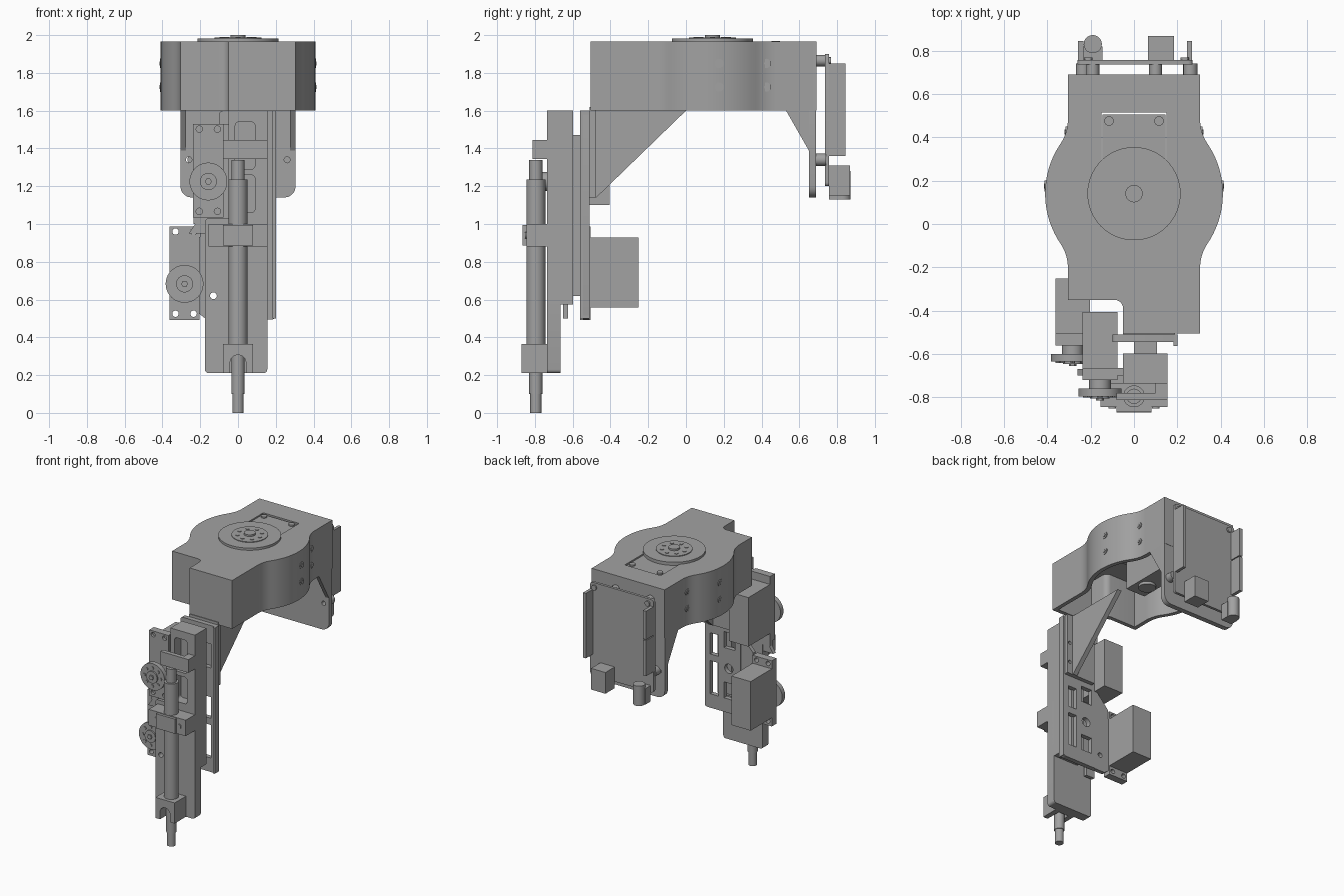
import bpy, bmesh, math
from mathutils import Vector

if "Cube" in bpy.data.objects:
    bpy.data.objects.remove(bpy.data.objects["Cube"])

grey = bpy.data.materials.new("mid_grey")
grey.use_nodes = True
grey.diffuse_color = (0.36, 0.36, 0.36, 1)
grey.node_tree.nodes["Principled BSDF"].inputs["Base Color"].default_value = (0.36, 0.36, 0.36, 1)
parts = []


def prism(name, pts, axis, a, b):
    """Extrude a 2D outline along an axis; outline is in the other two axes in order."""
    def place(p, d):
        c = list(p)
        c.insert("xyz".index(axis), d)
        return Vector(c)
    bm = bmesh.new()
    low = [bm.verts.new(place(p, a)) for p in pts]
    high = [bm.verts.new(place(p, b)) for p in pts]
    bm.faces.new(low)
    bm.faces.new(high)
    for i in range(len(pts)):
        j = (i + 1) % len(pts)
        bm.faces.new((low[i], low[j], high[j], high[i]))
    bmesh.ops.recalc_face_normals(bm, faces=bm.faces)
    me = bpy.data.meshes.new(name)
    bm.to_mesh(me)
    bm.free()
    ob = bpy.data.objects.new(name, me)
    bpy.context.collection.objects.link(ob)
    me.materials.append(grey)
    parts.append(ob)
    return ob


def box(name, x0, x1, y0, y1, z0, z1):
    return prism(name, [(x0, z0), (x1, z0), (x1, z1), (x0, z1)], "y", y0, y1)


def arc(cx, cy, r, a0, a1, n=12):
    angles = [math.radians(a0 + (a1 - a0) * i / n) for i in range(n + 1)]
    return [(cx + r * math.cos(t), cy + r * math.sin(t)) for t in angles]


def cyl(name, u, v, r, axis, a, b, n=32):
    return prism(name, arc(u, v, r, 0, 360, n)[:-1], axis, a, b)


def rounded(x0, x1, z0, z1, r):
    return (arc(x0 + r, z0 + r, r, 180, 270, 5) + arc(x1 - r, z0 + r, r, 270, 360, 5)
            + arc(x1 - r, z1 - r, r, 0, 90, 5) + arc(x0 + r, z1 - r, r, 90, 180, 5))


def cut(ob, cutters):
    """Subtract the cutters, bake the result and drop the cutters."""
    for c in cutters:
        c.hide_render = True
        m = ob.modifiers.new("cut", "BOOLEAN")
        m.operation, m.solver, m.object = "DIFFERENCE", "EXACT", c
    dg = bpy.context.evaluated_depsgraph_get()
    me = bpy.data.meshes.new_from_object(ob.evaluated_get(dg))
    ob.modifiers.clear()
    ob.data = me
    for c in cutters:
        parts.remove(c)
        bpy.data.objects.remove(c)


def holes(ob, spots, r, axis, a, b):
    cut(ob, [cyl("hole_cutter", u, v, r, axis, a, b, 16) for u, v in spots])


# Hollow housing with a round bulge blended into the straight sides
def outline(t):
    w, r, f = 0.305 - t, 0.41 - t, 0.2 + t
    side = (arc(0.505, -0.202, f, 180, 146, 8) + arc(0, 0.14, r, -34, 34, 20)[1:-1]
            + arc(0.505, 0.482, f, 214, 180, 8))
    left = [(-x, y) for x, y in reversed(side)]
    notch = arc(-0.09 + t, -0.39 + t, 0.04, 90, 0, 6)
    return ([(-0.05 + t, -0.505 + t), (w, -0.505 + t)] + side + [(w, 0.69 - t), (-w, 0.69 - t)]
            + left + [(-w, -0.35 + t)] + notch)


housing = prism("housing", outline(0), "z", 1.6, 1.965)
cut(housing, [prism("housing_cavity", outline(0.03), "z", 1.5, 1.93)])
cut(housing, [box("servo_slot", -0.15, 0.15, 0.28, 0.515, 1.9, 2.0)])

for s in (-1, 1):
    for y, x in ((0.175, 0.408), (0.425, 0.312)):
        for z in (1.725, 1.85):
            cyl("housing_screw", y, z, 0.025, "x", s * (x - 0.03), s * (x + 0.004), 16)
            cyl("housing_screw_head", y, z, 0.012, "x", s * x, s * (x + 0.008), 6)

# Rear and front flanges with gussets
rear = prism("rear_flange", rounded(-0.305, 0.305, 1.14, 1.7, 0.06), "y", 0.65, 0.688)
holes(rear, [(-0.26, 1.34), (0.26, 1.34)], 0.016, "y", 0.6, 0.75)
for s in (-1, 1):
    prism("rear_gusset", [(0.53, 1.6), (0.65, 1.6), (0.65, 1.39)], "x", s * 0.275, s * 0.305)
front = box("front_flange", -0.05, 0.19, -0.51, -0.48, 1.14, 1.62)
holes(front, [(0.17, 1.23), (0.17, 1.38)], 0.012, "y", -0.6, -0.4)
prism("front_gusset", [(0, 1.6), (-0.48, 1.6), (-0.505, 1.14), (-0.475, 1.14)], "x", 0.11, 0.145)


# Toothed-looking output horn: disc, raised hub, ring of screws
def horn(name, u, v, axis, base, d, r):
    cyl(name + "_disc", u, v, r, axis, base, base + 0.035 * d, 40)
    cyl(name + "_hub", u, v, r * 0.45, axis, base, base + 0.045 * d)
    cyl(name + "_shaft_screw", u, v, 0.018, axis, base, base + 0.055 * d, 6)
    for x, y in arc(u, v, r * 0.68, 0, 360, 8)[:-1]:
        cyl(name + "_screw", x, y, 0.011, axis, base, base + 0.041 * d, 8)


# Turntable and its servo inside the housing
cyl("turntable", 0, 0.14, 0.215, "z", 1.955, 1.982, 64)
cyl("turntable_ring", 0, 0.14, 0.125, "z", 1.96, 1.987, 40)
cyl("turntable_hub", 0, 0.14, 0.04, "z", 1.96, 2.0)
for x, y in arc(0, 0.14, 0.085, 0, 360, 8)[:-1]:
    cyl("turntable_screw", x, y, 0.014, "z", 1.96, 1.991, 8)
box("turntable_servo", -0.08, 0.08, 0.015, 0.385, 1.62, 1.88)
box("turntable_servo_bracket", -0.145, 0.145, -0.08, 0.505, 1.88, 1.958)
for x in (-0.115, 0.115):
    cyl("bracket_screw", x, 0.475, 0.022, "z", 1.95, 1.968, 16)
cyl("turntable_lower_bearing", 0, 0.14, 0.06, "z", 1.6, 1.63)

# Control board on standoffs behind the rear flange
board = prism("control_board", rounded(-0.26, 0.27, 1.2, 1.9, 0.02), "y", 0.737, 0.757)
for x in (-0.19, 0.1):
    cyl("upper_standoff", x, 1.865, 0.03, "y", 0.685, 0.74, 16)
for x in (-0.235, 0.26):
    cyl("lower_standoff", x, 1.34, 0.033, "y", 0.685, 0.74, 16)
    cyl("board_screw", x * 0.9, 1.865, 0.02, "y", 0.75, 0.768, 12)
box("left_header", 0.245, 0.268, 0.757, 0.845, 1.36, 1.85)
box("right_header_lower", -0.258, -0.232, 0.757, 0.845, 1.36, 1.628)
box("right_header_upper", -0.258, -0.232, 0.757, 0.845, 1.635, 1.85)
box("power_socket", 0.065, 0.185, 0.757, 0.868, 1.15, 1.31)
box("signal_socket", -0.235, -0.145, 0.757, 0.82, 1.13, 1.25)
cyl("signal_plug", -0.19, 0.83, 0.042, "z", 1.13, 1.28, 20)

# Rear rail channel with windows
rail = prism("rail_channel", rounded(-0.1, 0.2, 0.495, 1.6, 0.02), "y", -0.545, -0.51)
cut(rail, [box("rail_window", 0.085, 0.155, -0.6, -0.45, z, z + h)
           for z, h in ((0.6, 0.25), (0.9, 0.16), (1.28, 0.18))])
cut(rail, [box("rail_slot", -0.05, 0.04, -0.6, -0.45, z, z + 0.12) for z in (0.6, 0.98)])
holes(rail, [(0, 0.83)], 0.035, "y", -0.6, -0.45)
box("rail_lip", 0.183, 0.2, -0.562, -0.51, 0.5, 1.6)
box("rail_carriage", 0.0, 0.105, -0.597, -0.54, 0.62, 1.47)
wing = prism("rail_motor_wing", [(-0.36, 0.6), (-0.3, 0.6), (-0.17, 0.497), (-0.09, 0.497),
             (-0.09, 1.12), (-0.2, 1.0), (-0.2, 0.93), (-0.36, 0.93)], "y", -0.545, -0.515)
holes(wing, [(-0.13, 0.62)], 0.018, "y", -0.6, -0.45)

# Slide: main block plus the wider plate carrying the upper motor
slide = box("slide_block", -0.05, 0.155, -0.735, -0.597, 0.575, 1.6)
cut(slide, [prism("slide_pocket", rounded(-0.015, 0.09, z0, z1, 0.02), "y", -0.8, -0.66)
            for z0, z1 in ((1.29, 1.54), (1.06, 1.26))])
box("slide_motor_wing", -0.235, -0.05, -0.7, -0.665, 1.0, 1.53)
prism("slide_brace", [(-0.26, 0.95), (-0.17, 0.95), (-0.17, 1.04), (-0.2, 1.04)], "y", -0.7, -0.67)
box("slide_tab", -0.17, -0.1, -0.65, -0.625, 0.5, 0.6)
lower = prism("lower_plate", rounded(-0.175, 0.155, 0.21, 1.03, 0.02), "y", -0.735, -0.665)
holes(lower, [(0.06, 0.83), (-0.13, 0.62)], 0.018, "y", -0.8, -0.6)


# Motor with two screw ears, case front and horn
def motor(name, x, z0, back, ear, tip):
    box(name + "_body", x - 0.08, x + 0.08, ear, back, z0, z0 + 0.37)
    for z in (z0 - 0.065, z0 + 0.37):
        tab = box(name + "_ear", x - 0.08, x + 0.08, ear - 0.055, ear, z, z + 0.06)
        holes(tab, [(x - 0.048, z + 0.032), (x + 0.048, z + 0.032)], 0.017, "y", ear - 0.2, ear + 0.2)
    box(name + "_case", x - 0.08, x + 0.08, ear - 0.055, ear, z0 - 0.01, z0 + 0.38)
    cyl(name + "_neck", x, z0 + 0.125, 0.05, "y", tip + 0.02, ear)
    horn(name + "_horn", x, z0 + 0.125, "y", tip + 0.045, -1, 0.1)


motor("lower_motor", -0.283, 0.558, -0.252, -0.505, -0.645)
motor("upper_motor", -0.157, 1.1, -0.405, -0.665, -0.805)
box("crank_arm", -0.08, 0.155, -0.812, -0.78, 1.345, 1.445)
box("crank_post", 0.1, 0.155, -0.79, -0.73, 1.345, 1.445)

# Actuator rod, clamp and lower fork
for name, r, z0, z1 in (("rod_tip", 0.03, 0, 0.1), ("rod_lower", 0.035, 0.1, 0.36),
                        ("rod_barrel", 0.05, 0.33, 1.235), ("rod_top", 0.035, 1.235, 1.34)):
    cyl(name, 0, -0.795, r, "z", z0, z1)
clamp = box("rod_clamp", -0.155, 0.155, -0.845, -0.735, 0.88, 1.0)
box("clamp_cap", -0.08, 0.08, -0.865, -0.84, 0.885, 0.995)
for x in (-0.1, 0.1):
    cyl("clamp_screw", x, 0.94, 0.018, "y", -0.852, -0.84, 16)
fork = box("rod_fork", -0.08, 0.08, -0.87, -0.735, 0.21, 0.365)
cut(fork, [prism("fork_arch", [(-0.042, 0.1), (0.042, 0.1)] + arc(0, 0.265, 0.042, 0, 180),
                 "y", -0.95, -0.75)])

# Smooth round parts while keeping crisp edges
bpy.ops.object.select_all(action="DESELECT")
for ob in parts:
    ob.select_set(True)
bpy.context.view_layer.objects.active = housing
bpy.ops.object.shade_smooth_by_angle(angle=math.radians(30))
